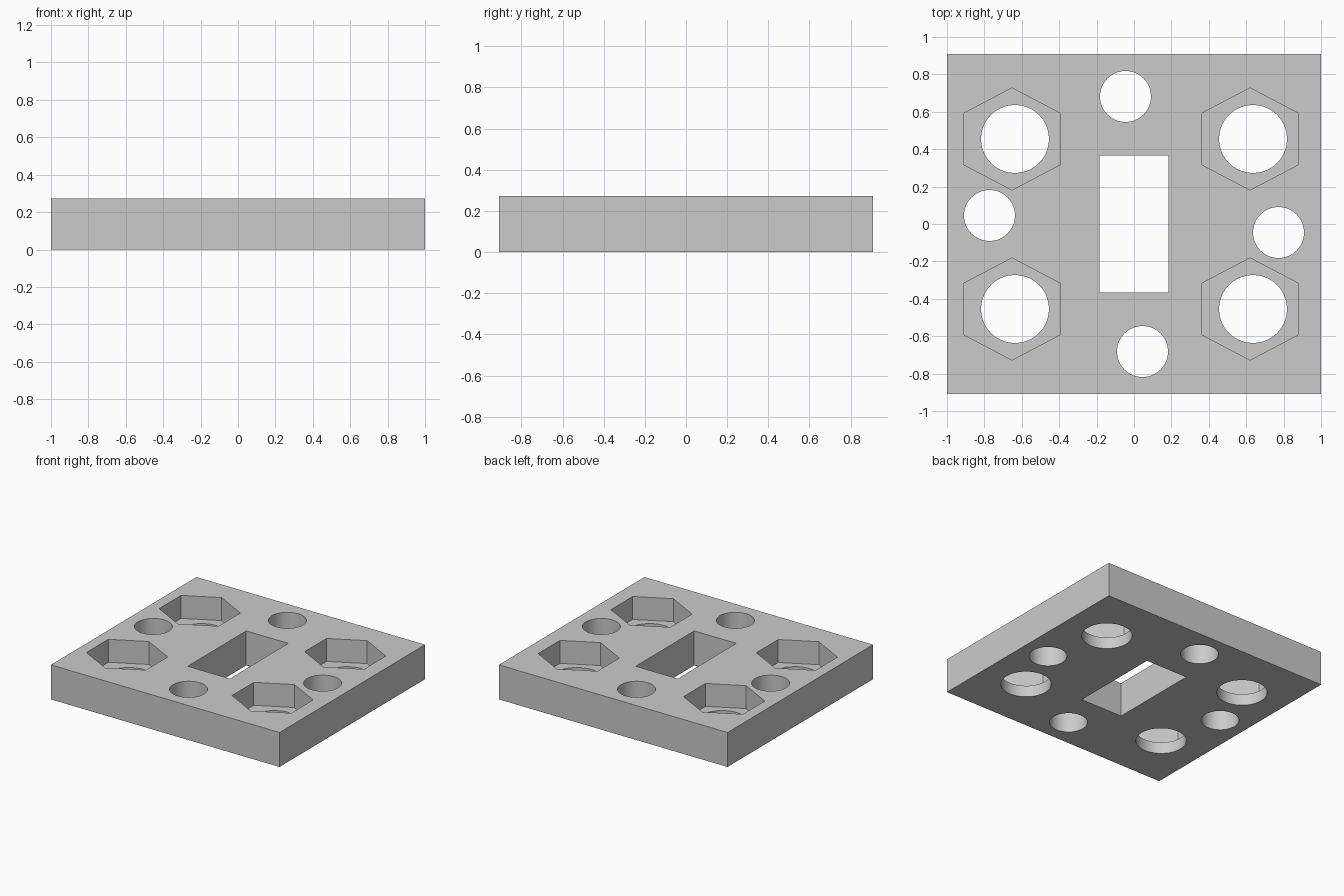
import bpy
import math

# Remove the default cube only
default = bpy.data.objects.get("Cube")
if default:
    bpy.data.objects.remove(default, do_unlink=True)

U = 1 / 11            # design unit: the plate is 22 x 20 x 3 units
HEIGHT = 3 * U
POCKET_DEPTH = 2 * U

grey = bpy.data.materials.new("plain grey")
grey.use_nodes = True
colour = (0.6, 0.6, 0.6, 1)
grey.diffuse_color = colour
grey.node_tree.nodes["Principled BSDF"].inputs["Base Color"].default_value = colour


def box(name, size, z):
    bpy.ops.mesh.primitive_cube_add(size=1, location=(0, 0, z))
    obj = bpy.context.object
    obj.name = name
    obj.scale = size
    bpy.ops.object.transform_apply(location=True, rotation=False, scale=True)
    obj.data.materials.append(grey)
    return obj


def prism(name, sides, radius, x, y, bottom, top, stretch=1):
    bpy.ops.mesh.primitive_cylinder_add(
        vertices=sides, radius=radius, depth=top - bottom,
        location=(x, y, (top + bottom) / 2))
    obj = bpy.context.object
    obj.name = name
    obj.scale.x = stretch
    bpy.ops.object.transform_apply(location=True, rotation=False, scale=True)
    obj.data.materials.append(grey)
    return obj


def cut(target, cutter):
    mod = target.modifiers.new("cut", "BOOLEAN")
    mod.operation = "DIFFERENCE"
    mod.solver = "EXACT"
    mod.object = cutter
    bpy.context.view_layer.objects.active = target
    bpy.ops.object.modifier_apply(modifier=mod.name)
    bpy.data.objects.remove(cutter, do_unlink=True)


# Base plate with a central slot
plate = box("mounting_plate", (22 * U, 20 * U, HEIGHT), HEIGHT / 2)
cut(plate, box("slot_cutter", (4.05 * U, 8.05 * U, 1), HEIGHT / 2))

# Four bolt holes, each with a hexagonal nut pocket from above
for x in (-7 * U, 7 * U):
    for y in (-5 * U, 5 * U):
        cut(plate, prism("bolt_cutter", 40, 2 * U, x, y, -0.2, 0.5))
        cut(plate, prism("pocket_cutter", 6, 3 * U, x - 0.016, y,
                         HEIGHT - POCKET_DEPTH, 0.5, stretch=1.1))

# Four small holes in a pinwheel around the slot
for x, y in ((-0.5, 7.5), (8.5, -0.5), (0.5, -7.5), (-8.5, 0.5)):
    cut(plate, prism("small_hole_cutter", 40, 1.5 * U, x * U, y * U, -0.2, 0.5))

# Smooth hole walls, sharp rims
bpy.ops.object.select_all(action="DESELECT")
plate.select_set(True)
bpy.context.view_layer.objects.active = plate
bpy.ops.object.shade_smooth_by_angle(angle=math.radians(30))
